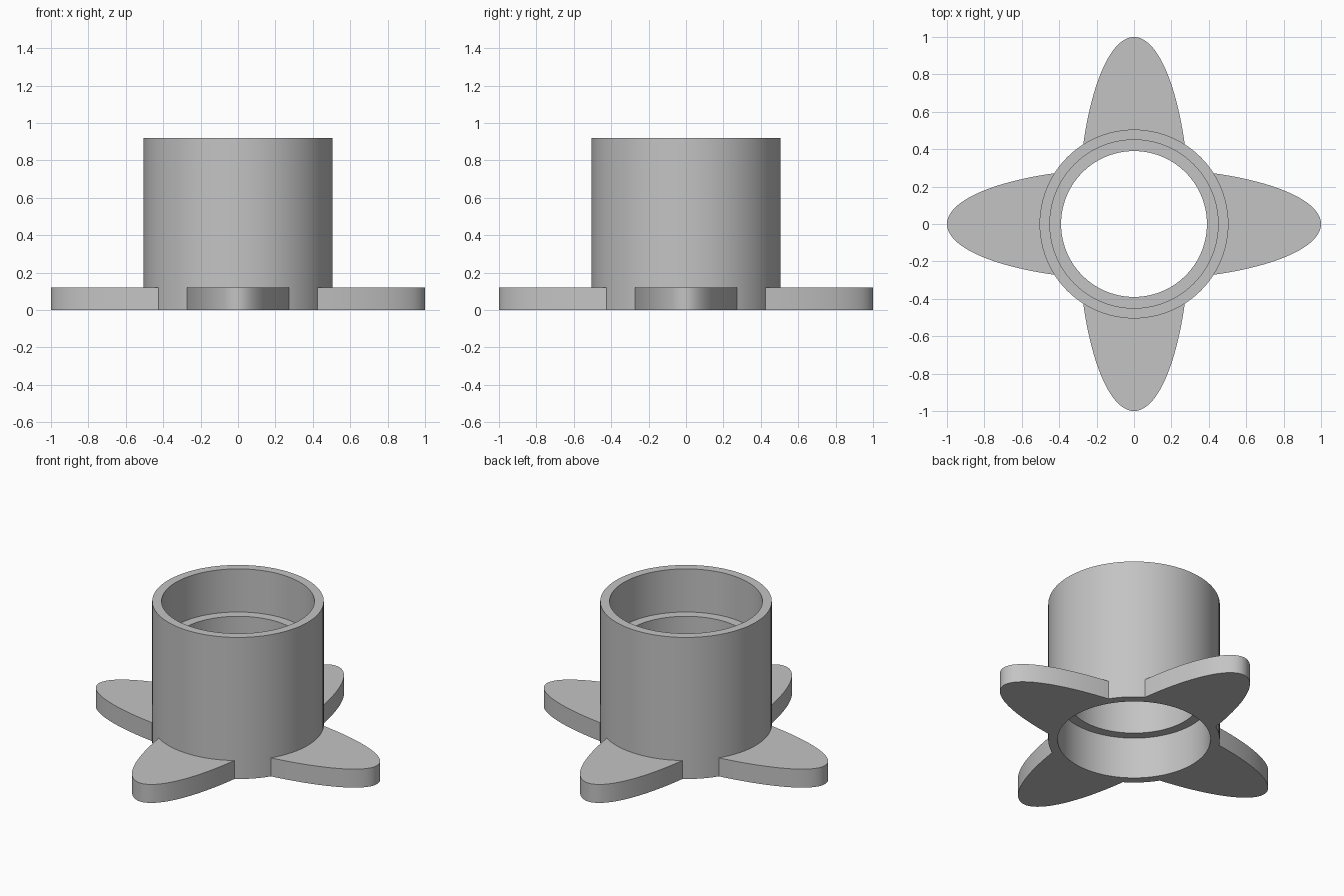
import bpy, bmesh
from math import acos, atan2, cos, pi, radians, sin, sqrt
from mathutils import Matrix

cube = bpy.data.objects.get("Cube")
if cube:
    bpy.data.objects.remove(cube, do_unlink=True)

HEIGHT, OUTER, BORE, NECK = 0.92, 0.505, 0.45, 0.39
LEDGE_LOW, LEDGE_HIGH = 0.27, 0.64
PETAL_HEIGHT, PETAL_HALF_WIDTH = 0.12, 0.3
SEGMENTS = 96

grey = bpy.data.materials.new("plain grey")
grey.use_nodes = True
colour = (0.55, 0.55, 0.55, 1)
grey.diffuse_color = colour
for node in grey.node_tree.nodes:
    if node.type == 'BSDF_PRINCIPLED':
        node.inputs["Base Color"].default_value = colour


def finish(name, bm):
    """Turn a bmesh into a smooth object with sharp edges kept."""
    bmesh.ops.recalc_face_normals(bm, faces=bm.faces)
    mesh = bpy.data.meshes.new(name)
    bm.to_mesh(mesh)
    bm.free()
    mesh.materials.append(grey)
    obj = bpy.data.objects.new(name, mesh)
    bpy.context.collection.objects.link(obj)
    bpy.ops.object.select_all(action='DESELECT')
    obj.select_set(True)
    bpy.context.view_layer.objects.active = obj
    bpy.ops.object.shade_smooth_by_angle(angle=radians(30))
    return obj


# Tube: a closed wall section with a thicker neck, turned about z
section = [(OUTER, 0), (OUTER, HEIGHT), (BORE, HEIGHT), (BORE, LEDGE_HIGH),
           (NECK, LEDGE_HIGH), (NECK, LEDGE_LOW), (BORE, LEDGE_LOW), (BORE, 0)]
bm = bmesh.new()
rings = []
for i in range(SEGMENTS):
    a = 2 * pi * i / SEGMENTS
    rings.append([bm.verts.new((r * cos(a), r * sin(a), z)) for r, z in section])
for i, ring in enumerate(rings):
    following = rings[(i + 1) % SEGMENTS]
    for j in range(len(section)):
        k = (j + 1) % len(section)
        bm.faces.new((ring[j], following[j], following[k], ring[k]))
finish("tube", bm)

# Petal outline: the end of a long ellipse, closed by an arc inside the tube wall
root = OUTER - 0.005
b = PETAL_HALF_WIDTH
t_end = acos(sqrt((root**2 - b**2) / (1 - b**2)))
a_end = atan2(b * sin(t_end), cos(t_end))
STEPS, ROOT_STEPS = 48, 16
outline = []
for i in range(STEPS + 1):
    t = t_end * (2 * i / STEPS - 1)
    outline.append((cos(t), b * sin(t), 0))
for i in range(1, ROOT_STEPS):
    a = a_end * (1 - 2 * i / ROOT_STEPS)
    outline.append((root * cos(a), root * sin(a), 0))

# Four petals around the foot of the tube
for n, side in enumerate(("left", "back", "right", "front")):
    bm = bmesh.new()
    base = bm.faces.new([bm.verts.new(p) for p in outline])
    new = bmesh.ops.extrude_face_region(bm, geom=[base], use_keep_orig=True)["geom"]
    top = [g for g in new if isinstance(g, bmesh.types.BMVert)]
    bmesh.ops.translate(bm, verts=top, vec=(0, 0, PETAL_HEIGHT))
    bmesh.ops.rotate(bm, verts=bm.verts, matrix=Matrix.Rotation(n * pi / 2, 3, 'Z'))
    finish(side + "_petal", bm)
